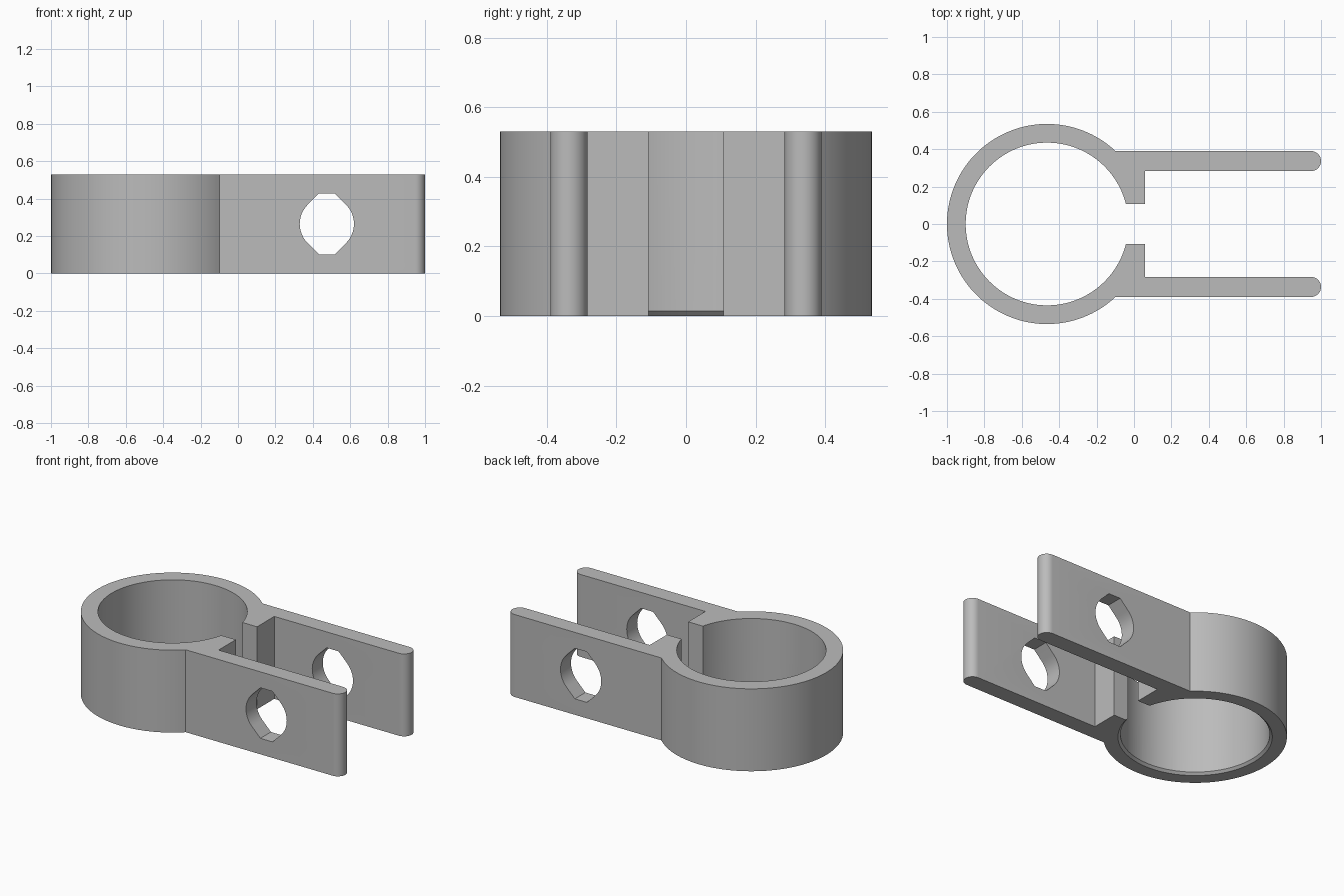
import bpy, bmesh
from math import cos, sin, pi, asin, sqrt

cube = bpy.data.objects.get("Cube")
if cube:
    bpy.data.objects.remove(cube, do_unlink=True)

HEIGHT = 0.53
CX = -0.465                      # ring centre
R_OUT, R_IN = 0.535, 0.435
ARM_IN, ARM_OUT = 0.283, 0.39    # arm faces, measured from the centre plane
GAP = 0.108                      # half the opening between the jaws
JAW_X = 0.06
HOLE_X, HOLE_R, HOLE_TOP = 0.475, 0.145, 0.1625

grey = bpy.data.materials.new("plain grey")
grey.use_nodes = True
colour = (0.5, 0.5, 0.5, 1)
grey.diffuse_color = colour
grey.node_tree.nodes["Principled BSDF"].inputs["Base Color"].default_value = colour


def arc(cx, cy, r, a0, a1, n):
    steps = [a0 + (a1 - a0) * i / n for i in range(n + 1)]
    return [(cx + r * cos(a), cy + r * sin(a)) for a in steps]


def prism(name, points, to_3d, direction):
    """Extrude a closed outline along a direction."""
    bm = bmesh.new()
    face = bm.faces.new([bm.verts.new(to_3d(*p)) for p in points])
    new = bmesh.ops.extrude_face_region(bm, geom=[face])["geom"]
    bmesh.ops.translate(bm, vec=direction,
                        verts=[v for v in new if isinstance(v, bmesh.types.BMVert)])
    bmesh.ops.recalc_face_normals(bm, faces=bm.faces)
    return finish(name, bm)


def finish(name, bm):
    mesh = bpy.data.meshes.new(name)
    bm.to_mesh(mesh)
    bm.free()
    mesh.materials.append(grey)
    obj = bpy.data.objects.new(name, mesh)
    bpy.context.collection.objects.link(obj)
    return obj


# Half outline: inner ring, jaw, arm with rounded tip, outer ring
half = arc(CX, 0, R_IN, pi, asin(GAP / R_IN), 64)
half += [(JAW_X, GAP), (JAW_X, ARM_IN)]
tip_r = (ARM_OUT - ARM_IN) / 2
half += arc(1 - tip_r, ARM_IN + tip_r, tip_r, -pi / 2, pi / 2, 16)
half += arc(CX, 0, R_OUT, asin(ARM_OUT / R_OUT), pi, 56)


# Each half is extruded and then joined across the centre plane
def clamp_body():
    bm = bmesh.new()
    for side in (1, -1):
        face = bm.faces.new([bm.verts.new((x, side * y, 0)) for x, y in half])
        new = bmesh.ops.extrude_face_region(bm, geom=[face])["geom"]
        bmesh.ops.translate(bm, vec=(0, 0, HEIGHT),
                            verts=[v for v in new if isinstance(v, bmesh.types.BMVert)])
    seam = [f for f in bm.faces if all(abs(v.co.y) < 1e-5 for v in f.verts)]
    bmesh.ops.delete(bm, geom=seam, context='FACES')
    bmesh.ops.remove_doubles(bm, verts=bm.verts, dist=1e-4)
    bmesh.ops.recalc_face_normals(bm, faces=bm.faces)
    return finish("clamp_body", bm)


body = clamp_body()

# Bolt hole: round sides with sloped, flat-topped ends
flat = HOLE_R * sqrt(2) - HOLE_TOP
outline = arc(0, 0, HOLE_R, -pi / 4, pi / 4, 12) + [(flat, HOLE_TOP), (-flat, HOLE_TOP)]
outline += arc(0, 0, HOLE_R, 3 * pi / 4, 5 * pi / 4, 12) + [(-flat, -HOLE_TOP), (flat, -HOLE_TOP)]
hole = prism("bolt_hole_cutter", outline,
             lambda x, z: (HOLE_X + x, -1, HEIGHT / 2 + z), (0, 2, 0))

# Chamfer around the bottom of the bore
bm = bmesh.new()
bmesh.ops.create_cone(bm, cap_ends=True, segments=128, depth=0.06,
                      radius1=R_IN + 0.045, radius2=R_IN - 0.015)
bmesh.ops.translate(bm, verts=bm.verts, vec=(CX, 0, 0))
chamfer = finish("bore_chamfer_cutter", bm)

bpy.context.view_layer.objects.active = body
body.select_set(True)
for cutter in (hole, chamfer):
    mod = body.modifiers.new(cutter.name, 'BOOLEAN')
    mod.operation = 'DIFFERENCE'
    mod.solver = 'EXACT'
    mod.object = cutter
    bpy.ops.object.modifier_apply(modifier=mod.name)
    bpy.data.objects.remove(cutter, do_unlink=True)

bpy.ops.object.shade_smooth_by_angle(angle=pi / 8)
